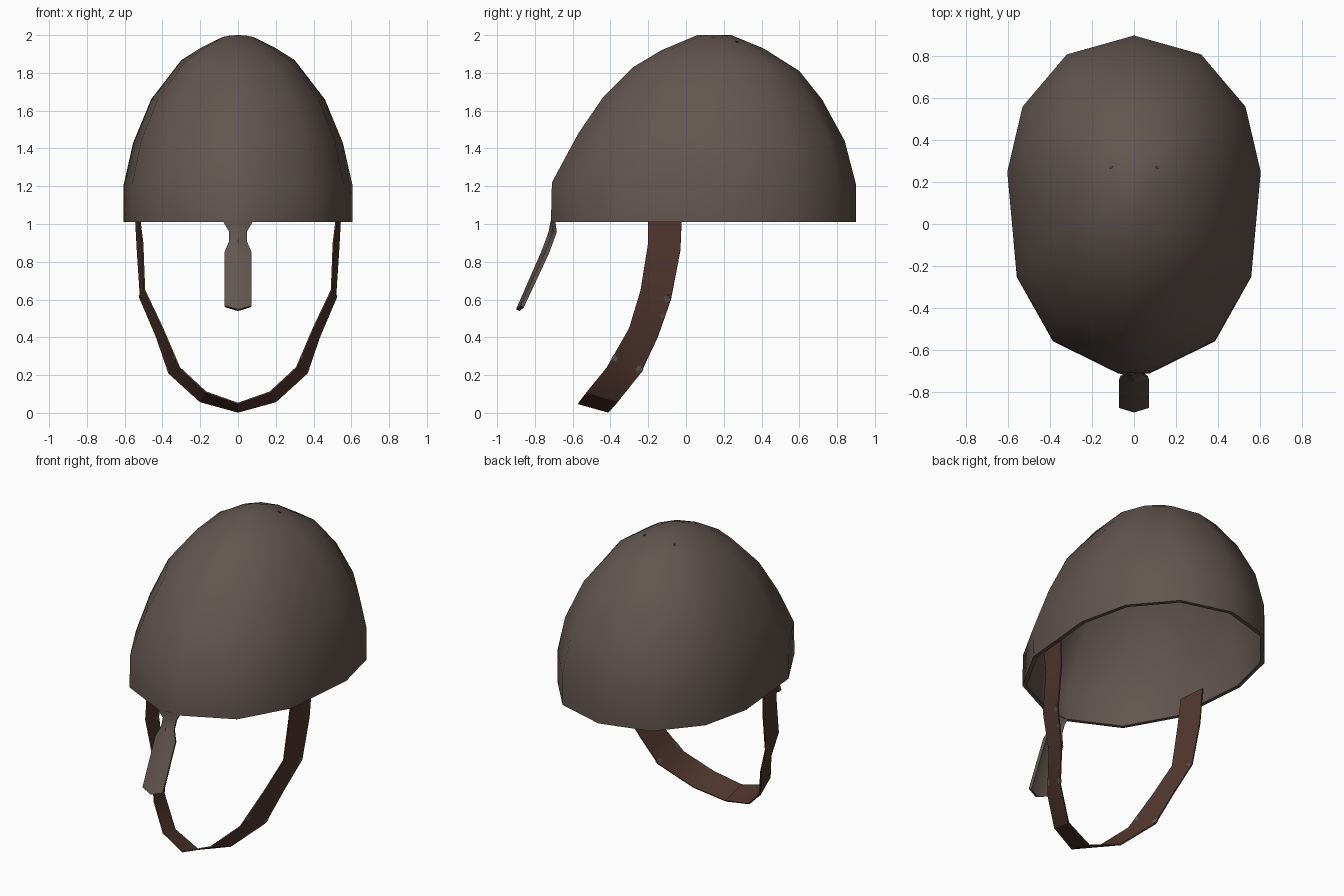
import bpy
import math
from mathutils import Vector

if "Cube" in bpy.data.objects:
    bpy.data.objects.remove(bpy.data.objects["Cube"])


def material(name, rgb):
    m = bpy.data.materials.new(name)
    m.diffuse_color = (*rgb, 1)
    m.use_nodes = True
    m.node_tree.nodes["Principled BSDF"].inputs["Base Color"].default_value = m.diffuse_color
    return m


IRON = material("dark_iron", (0.125, 0.092, 0.080))
LEATHER = material("brown_leather", (0.085, 0.038, 0.028))
RIVET = material("rivet_grey", (0.12, 0.105, 0.10))


def make(name, verts, faces, mat, thickness=0, offset=-1, angle=40):
    """Mesh object, optionally thickened, with smooth shading up to an angle."""
    me = bpy.data.meshes.new(name)
    me.from_pydata(verts, [], faces)
    me.materials.append(mat)
    ob = bpy.data.objects.new(name, me)
    bpy.context.collection.objects.link(ob)
    bpy.ops.object.select_all(action='DESELECT')
    bpy.context.view_layer.objects.active = ob
    ob.select_set(True)
    if thickness:
        mod = ob.modifiers.new("thickness", 'SOLIDIFY')
        mod.thickness = thickness
        mod.offset = offset
        bpy.ops.object.modifier_apply(modifier=mod.name)
    bpy.ops.object.shade_smooth_by_angle(angle=math.radians(angle))
    return ob


# Helmet shell: one outline scaled to every ring
# outline: (position from front to back, share of half width)
half = [(0, .12), (.096, .64), (.286, .925), (.596, 1), (.789, .88), (.944, .53), (1, 0)]
outline = half + [(u, -x) for u, x in reversed(half[:-1])]
# rings: front y, front z, back y, back z, half width, side z
rings = [
    (-.715, 1.01, .90, 1.01, .605, 1.01),
    (-.71, 1.22, .90, 1.21, .605, 1.21),
    (-.57, 1.48, .84, 1.44, .555, 1.43),
    (-.44, 1.67, .72, 1.66, .46, 1.66),
    (-.28, 1.83, .60, 1.81, .30, 1.87),
    (-.13, 1.92, .41, 1.93, .19, 1.937),
    (.06, 2.0, .24, 2.0, .09, 1.985),
]
verts, faces, n = [], [], len(outline)
for fy, fz, by, bz, hx, sz in rings:
    for u, x in outline:
        end = fz if u < .5 else bz
        verts.append((x * hx, fy + u * (by - fy), sz + (end - sz) * (2 * u - 1) ** 2))
for r in range(len(rings) - 1):
    for i in range(n):
        j = (i + 1) % n
        faces.append((r * n + i, r * n + j, (r + 1) * n + j, (r + 1) * n + i))
top = (len(rings) - 1) * n
verts.append((0, .15, 2.0))
faces += [(top + i, top + (i + 1) % n, len(verts) - 1) for i in range(n)]
helmet = make("helmet_shell", verts, faces, IRON, thickness=.025)

# Nose guard: ridged plate hanging from the front rim (half width, ridge y, ridge z)
guard = [(.08, -.717, 1.015), (.047, -.727, .96), (.047, -.745, .91),
         (.072, -.768, .85), (.072, -.90, .548)]
verts, faces = [], []
for k, (w, y, z) in enumerate(guard):
    back = .022 if k else .004
    lift = .02 if k == len(guard) - 1 else 0
    verts += [(-w, y + back, z + lift), (0, y, z), (w, y + back, z + lift)]
for k in range(len(guard) - 1):
    for c in (0, 1):
        a = 3 * k + c
        faces.append((a, a + 3, a + 4, a + 1))
make("nose_guard", verts, faces, IRON, thickness=.022, angle=30)

# Chin strap: front edge and rear edge of the right half, mirrored
front_edge = [(.53, -.20, 1.10), (.505, -.20, .90), (.495, -.24, .65), (.40, -.30, .45),
              (.31, -.42, .24), (.17, -.525, .11), (0, -.57, .05)]
rear_edge = [(.545, -.02, 1.10), (.532, -.03, .86), (.515, -.08, .60), (.43, -.15, .40),
             (.365, -.24, .21), (.20, -.36, .06), (0, -.41, .005)]


def mirrored(pts):
    return pts + [(-x, y, z) for x, y, z in reversed(pts[:-1])]


fr, re = mirrored(front_edge), mirrored(rear_edge)
m = len(fr)
make("chin_strap", fr + re, [(i, m + i, m + i + 1, i + 1) for i in range(m - 1)],
     LEATHER, thickness=.008, offset=0, angle=30)


def stud(name, centre, normal, radius, depth, mat):
    """Small flat six-sided disc facing along normal."""
    q = Vector(normal).to_track_quat('Z', 'Y')
    vs = [Vector(centre) + q @ Vector((radius * math.cos(a), radius * math.sin(a), h))
          for h in (-depth / 2, depth / 2)
          for a in (i * math.pi / 3 for i in range(6))]
    fs = [tuple(range(5, -1, -1)), tuple(range(6, 12))]
    fs += [(i, (i + 1) % 6, (i + 1) % 6 + 6, i + 6) for i in range(6)]
    make(name, vs, fs, mat)


# Strap rivets: (segment, along segment, across strap, radius)
for k, (seg, t, s, rad) in enumerate([(2, .0, .88, .020), (2, .45, .92, .013),
                                      (3, .75, .08, .017), (3, .9, .92, .020)]):
    f0, f1 = Vector(front_edge[seg]), Vector(front_edge[seg + 1])
    r0, r1 = Vector(rear_edge[seg]), Vector(rear_edge[seg + 1])
    p = f0.lerp(f1, t).lerp(r0.lerp(r1, t), s)
    nrm = (r0 - f0).cross(f1 - f0).normalized()
    for side in (1, -1):
        stud(f"strap_rivet_{k}_{'right' if side > 0 else 'left'}",
             (p.x * side, p.y, p.z), (nrm.x * side, nrm.y, nrm.z), rad, .0099, RIVET)

# Two tiny leather ends showing on the crown
bpy.context.view_layer.update()
for side in (1, -1):
    hit, loc, nrm, _ = helmet.ray_cast(Vector((.108 * side, .27, 3)), Vector((0, 0, -1)))
    if hit:
        stud("crown_lace_" + ("right" if side > 0 else "left"), loc, nrm, .009, .006, LEATHER)
